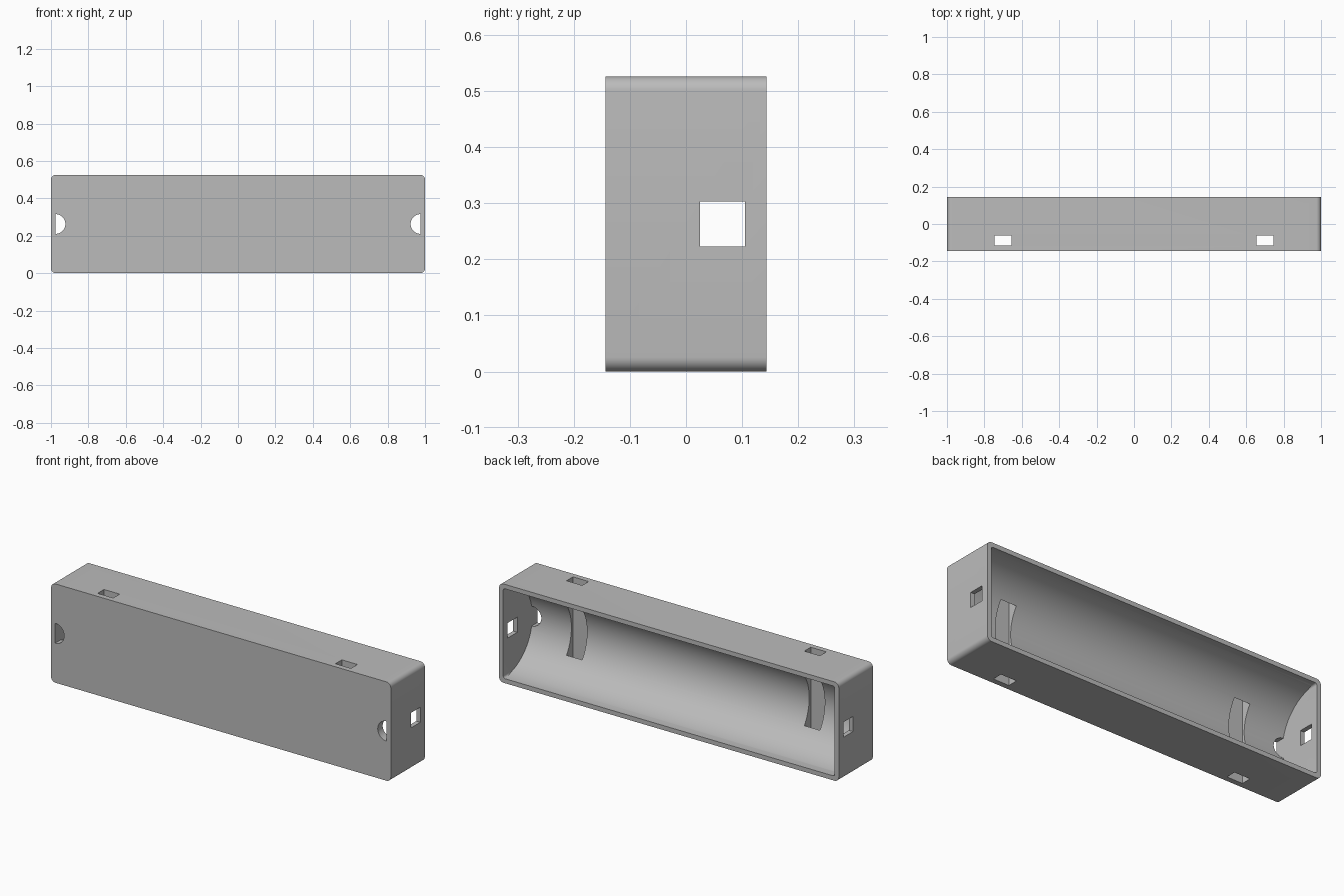
import bpy, bmesh
from math import pi, sin, cos, radians
from mathutils import Vector

cube = bpy.data.objects.get("Cube")
if cube:
    bpy.data.objects.remove(cube, do_unlink=True)

HEIGHT, BACK, WALL = 0.526, 0.1435, 0.024
MID = HEIGHT / 2

grey = bpy.data.materials.new("plain grey")
grey.use_nodes = True
grey.diffuse_color = (0.5, 0.5, 0.5, 1)
grey.node_tree.nodes["Principled BSDF"].inputs["Base Color"].default_value = (0.5, 0.5, 0.5, 1)


def arc(cx, cy, r, start, end, steps):
    angles = [start + (end - start) * i / steps for i in range(steps + 1)]
    return [(cx + r * cos(a), cy + r * sin(a)) for a in angles]


def prism(name, outline, axis, low, high):
    """Extrude a 2D outline along x or y."""
    place = {"x": lambda a, b, d: Vector((d, a, b)),
             "y": lambda a, b, d: Vector((a, d, b))}[axis]
    bm = bmesh.new()
    face = bm.faces.new([bm.verts.new(place(a, b, low)) for a, b in outline])
    new = bmesh.ops.extrude_face_region(bm, geom=[face])["geom"]
    shift = place(0, 0, high - low)
    bmesh.ops.translate(bm, vec=shift, verts=[v for v in new if isinstance(v, bmesh.types.BMVert)])
    bmesh.ops.recalc_face_normals(bm, faces=bm.faces)
    mesh = bpy.data.meshes.new(name)
    bm.to_mesh(mesh)
    bm.free()
    mesh.materials.append(grey)
    obj = bpy.data.objects.new(name, mesh)
    bpy.context.collection.objects.link(obj)
    return obj


def rounded_rect(half_w, half_h, r):
    points = []
    for i, (sx, sy) in enumerate([(1, 1), (-1, 1), (-1, -1), (1, -1)]):
        points += arc(sx * (half_w - r), MID + sy * (half_h - r), r,
                      i * pi / 2, (i + 1) * pi / 2, 8)
    return points


def rect(a0, a1, b0, b1):
    return [(a0, b0), (a1, b0), (a1, b1), (a0, b1)]


def combine(target, tool, operation="DIFFERENCE"):
    mod = target.modifiers.new("cut", "BOOLEAN")
    mod.operation, mod.object, mod.solver = operation, tool, "EXACT"
    bpy.context.view_layer.objects.active = target
    bpy.ops.object.modifier_apply(modifier=mod.name)
    bpy.data.objects.remove(tool, do_unlink=True)


# Outer block with rounded corners
housing = prism("housing", rounded_rect(1, MID, 0.026), "y", -BACK, BACK)

# Half-round trough, open at the back
radius, centre = MID - WALL, 0.137
trough = [(0.2, MID + radius)] + arc(centre, MID, radius, pi / 2, 3 * pi / 2, 64) + [(0.2, MID - radius)]
cavity = prism("cavity", trough, "x", -1 + WALL, 1 - WALL)
combine(cavity, prism("cavity_corners", rounded_rect(1 - WALL, radius, 0.012), "y", -0.3, 0.3), "INTERSECT")
combine(housing, cavity)

# Strap slots running straight through from top to bottom
for x in (-0.7, 0.7):
    combine(housing, prism("strap_slot", rect(x - 0.046, x + 0.046, -0.1, 0.7), "y", -0.115, -0.061))

# Half-round holes in the front, against the end walls
for side in (-1, 1):
    outline = [(side * x, z) for x, z in arc(1 - WALL, MID, 0.053, pi / 2, 3 * pi / 2, 24)]
    combine(housing, prism("front_hole", outline, "y", -0.3, 0.0))

# Square holes in both end walls
combine(housing, prism("end_holes", rect(0.025, 0.105, 0.223, 0.303), "x", -1.2, 1.2))

# Smooth shading with sharp edges kept
bpy.ops.object.select_all(action="DESELECT")
housing.select_set(True)
bpy.context.view_layer.objects.active = housing
bpy.ops.object.shade_smooth_by_angle(angle=radians(30))
